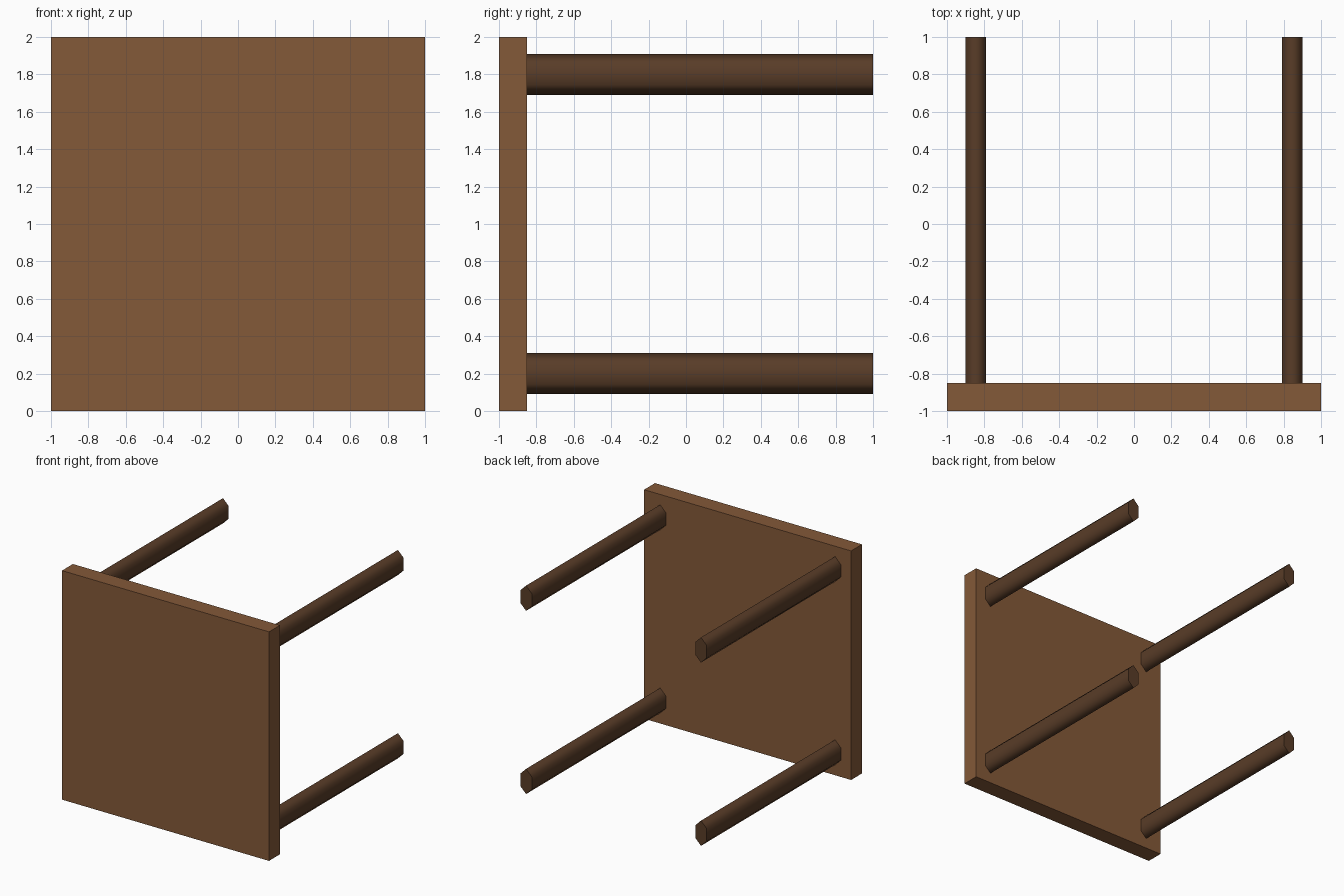
import bpy, bmesh
from math import sin, cos, radians
from mathutils import Matrix

if "Cube" in bpy.data.objects:
    bpy.data.objects.remove(bpy.data.objects["Cube"])


def material(name, rgb):
    mat = bpy.data.materials.new(name)
    mat.diffuse_color = (*rgb, 1)
    mat.use_nodes = True
    mat.node_tree.nodes["Principled BSDF"].inputs["Base Color"].default_value = mat.diffuse_color
    return mat


def add_object(name, bm, mat):
    mesh = bpy.data.meshes.new(name)
    bm.to_mesh(mesh)
    bm.free()
    mesh.materials.append(mat)
    obj = bpy.data.objects.new(name, mesh)
    bpy.context.collection.objects.link(obj)
    return obj


top_wood = material("top_wood", (0.23, 0.10, 0.04))
leg_wood = material("leg_wood", (0.10, 0.046, 0.021))

# Table top, standing upright because the table lies on its side
bm = bmesh.new()
bmesh.ops.create_cube(bm, size=1, matrix=Matrix.Diagonal((2, 0.15, 2, 1)))
add_object("table_top", bm, top_wood).location = (0, -0.925, 1)


# Six-sided leg, flattened in x, smooth sides and flat caps
def leg(name, x, z):
    bm = bmesh.new()
    half = 1.85 / 2
    rings = []
    for y in (-half, half):
        rings.append([bm.verts.new((0.055 / cos(radians(30)) * cos(radians(a)), y, 0.11 * sin(radians(a))))
                      for a in range(30, 390, 60)])
    near, far = rings
    for i in range(6):
        j = (i + 1) % 6
        bm.faces.new((near[i], near[j], far[j], far[i])).smooth = True
    for ring in rings:
        cap = bm.faces.new(ring)
        for edge in cap.edges:
            edge.smooth = False
    bmesh.ops.recalc_face_normals(bm, faces=bm.faces)
    add_object(name, bm, leg_wood).location = (x, 0.075, z)


# Four legs
for side, x in (("left", -0.845), ("right", 0.845)):
    for level, z in (("lower", 0.2), ("upper", 1.8)):
        leg(f"{level}_{side}_leg", x, z)
